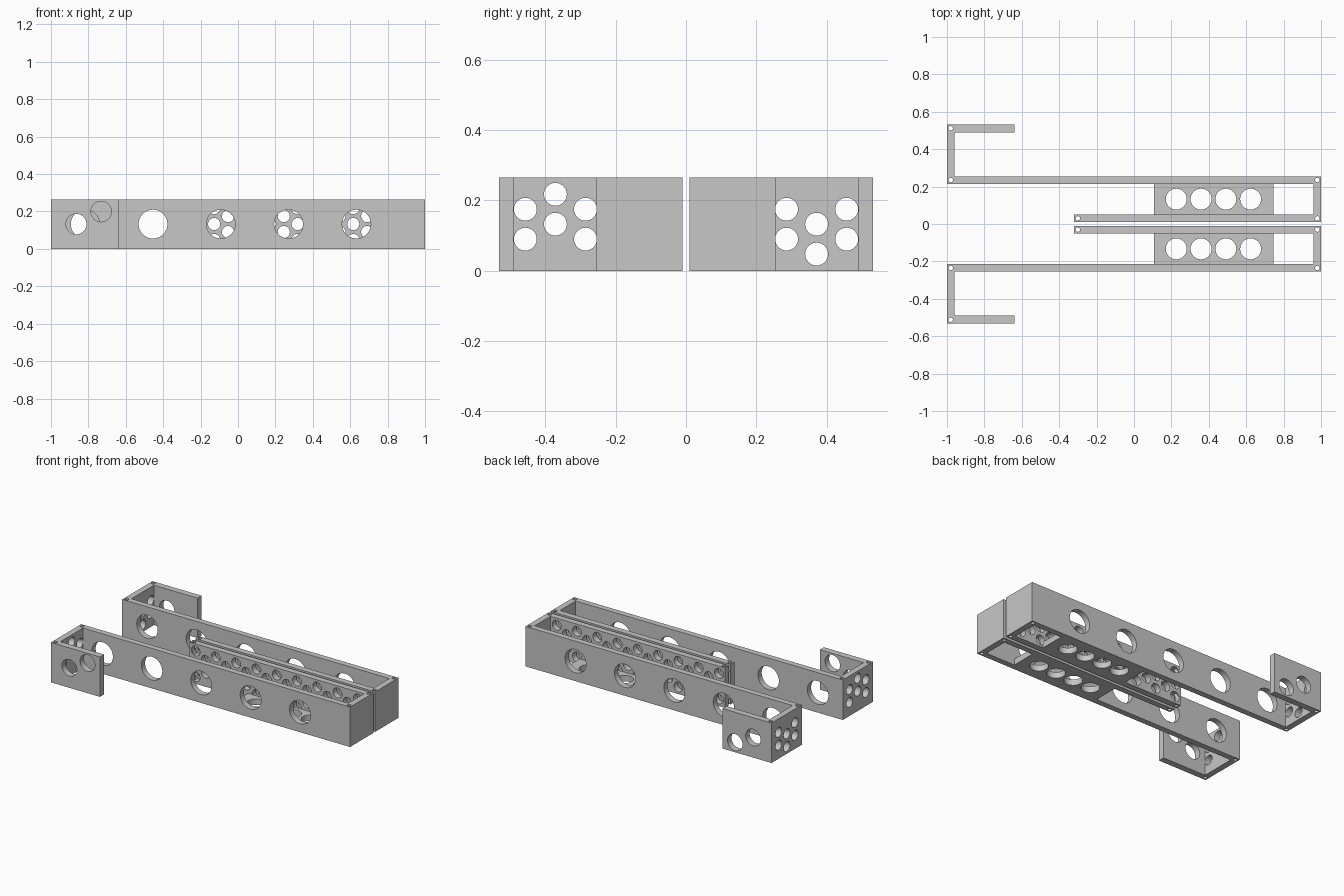
import bpy, bmesh, math
from mathutils import Matrix, Vector

if "Cube" in bpy.data.objects:
    bpy.data.objects.remove(bpy.data.objects["Cube"], do_unlink=True)

HEIGHT = 0.265
MID = HEIGHT / 2
WALL = 0.04
COLOUR = (0.57, 0.57, 0.57, 1)

grey = bpy.data.materials.new("light grey")
grey.use_nodes = True
grey.diffuse_color = COLOUR
grey.node_tree.nodes["Principled BSDF"].inputs["Base Color"].default_value = COLOUR


def make_object(name, bm):
    bmesh.ops.recalc_face_normals(bm, faces=bm.faces)
    mesh = bpy.data.meshes.new(name)
    bm.to_mesh(mesh)
    bm.free()
    mesh.materials.append(grey)
    obj = bpy.data.objects.new(name, mesh)
    bpy.context.collection.objects.link(obj)
    return obj


def extrude_outline(name, outline, side, height):
    bm = bmesh.new()
    face = bm.faces.new([bm.verts.new((x, side * y, 0)) for x, y in outline])
    top = bmesh.ops.extrude_face_region(bm, geom=[face])["geom"]
    verts = [g for g in top if isinstance(g, bmesh.types.BMVert)]
    bmesh.ops.translate(bm, verts=verts, vec=(0, 0, height))
    return make_object(name, bm)


def drill(bm, centre, radius, axis, depth, segments=32):
    turn = Vector((0, 0, 1)).rotation_difference(Vector(axis)).to_matrix().to_4x4()
    bmesh.ops.create_cone(bm, cap_ends=True, segments=segments, radius1=radius,
                          radius2=radius, depth=depth,
                          matrix=Matrix.Translation(centre) @ turn)


def cut(obj, bm):
    cutter = make_object("hole_cutter", bm)
    cutter.hide_render = True
    mod = obj.modifiers.new("holes", "BOOLEAN")
    mod.operation = "DIFFERENCE"
    mod.solver = "EXACT"
    mod.use_self = True
    mod.object = cutter
    graph = bpy.context.evaluated_depsgraph_get()
    mesh = bpy.data.meshes.new_from_object(obj.evaluated_get(graph))
    obj.modifiers.clear()
    obj.data = mesh
    bpy.data.objects.remove(cutter, do_unlink=True)
    # Smooth hole walls, crisp panel edges
    bpy.ops.object.select_all(action="DESELECT")
    obj.select_set(True)
    bpy.context.view_layer.objects.active = obj
    bpy.ops.object.shade_smooth_by_angle(angle=math.radians(30))


# Folded wall seen from above, for one half
OUTLINE = [(-0.64, 0.532), (-1, 0.532), (-1, 0.215), (0.96, 0.215), (0.96, 0.05),
           (-0.32, 0.05), (-0.32, 0.01), (1, 0.01), (1, 0.254), (-0.96, 0.254),
           (-0.96, 0.49), (-0.64, 0.49)]
PINS = [(-0.98, 0.512), (-0.98, 0.235), (0.98, 0.235), (0.98, 0.03), (-0.3, 0.03)]
X, Y, Z = (1, 0, 0), (0, 1, 0), (0, 0, 1)

for label, side in (("front", -1), ("back", 1)):
    shell = extrude_outline(label + "_folded_wall", OUTLINE, side, HEIGHT)
    holes = bmesh.new()
    # Large holes along the main wall
    for i in range(5):
        drill(holes, (-0.817 + 0.3625 * i, side * 0.235, MID), 0.077, Y, 0.08, 48)
    # Two holes in the outer lip
    drill(holes, (-0.865, side * 0.512, MID), 0.055, Y, 0.08)
    drill(holes, (-0.732, side * 0.512, MID - side * 0.067), 0.055, Y, 0.08)
    # Honeycomb of holes in the end wall
    for col in range(3):
        shift = 0.0425 if col == 1 else 0
        for dz in (-0.0425, 0.0425):
            drill(holes, (-0.98, side * (0.286 + 0.0855 * col), MID + dz - side * shift),
                  0.0325, X, 0.08)
    # Honeycomb of holes in the inner wall
    for col in range(17):
        rows = (-0.0425, 0.0425) if col % 2 else (-0.085, 0, 0.085)
        for dz in rows:
            drill(holes, (0.914 - 0.0744 * col, side * 0.03, MID + dz), 0.0325, Y, 0.08, 24)
    # Pin holes down the corners
    for x, y in PINS:
        drill(holes, (x, side * y, MID), 0.012, Z, 0.4, 16)
    cut(shell, holes)

    # Floor plate bridging main and inner walls
    plate = extrude_outline(label + "_floor_plate",
                            [(0.108, 0.05), (0.745, 0.05), (0.745, 0.215), (0.108, 0.215)],
                            side, WALL)
    holes = bmesh.new()
    for i in range(4):
        drill(holes, (0.226 + 0.1325 * i, side * 0.133, WALL / 2), 0.056, Z, 0.1)
    cut(plate, holes)
